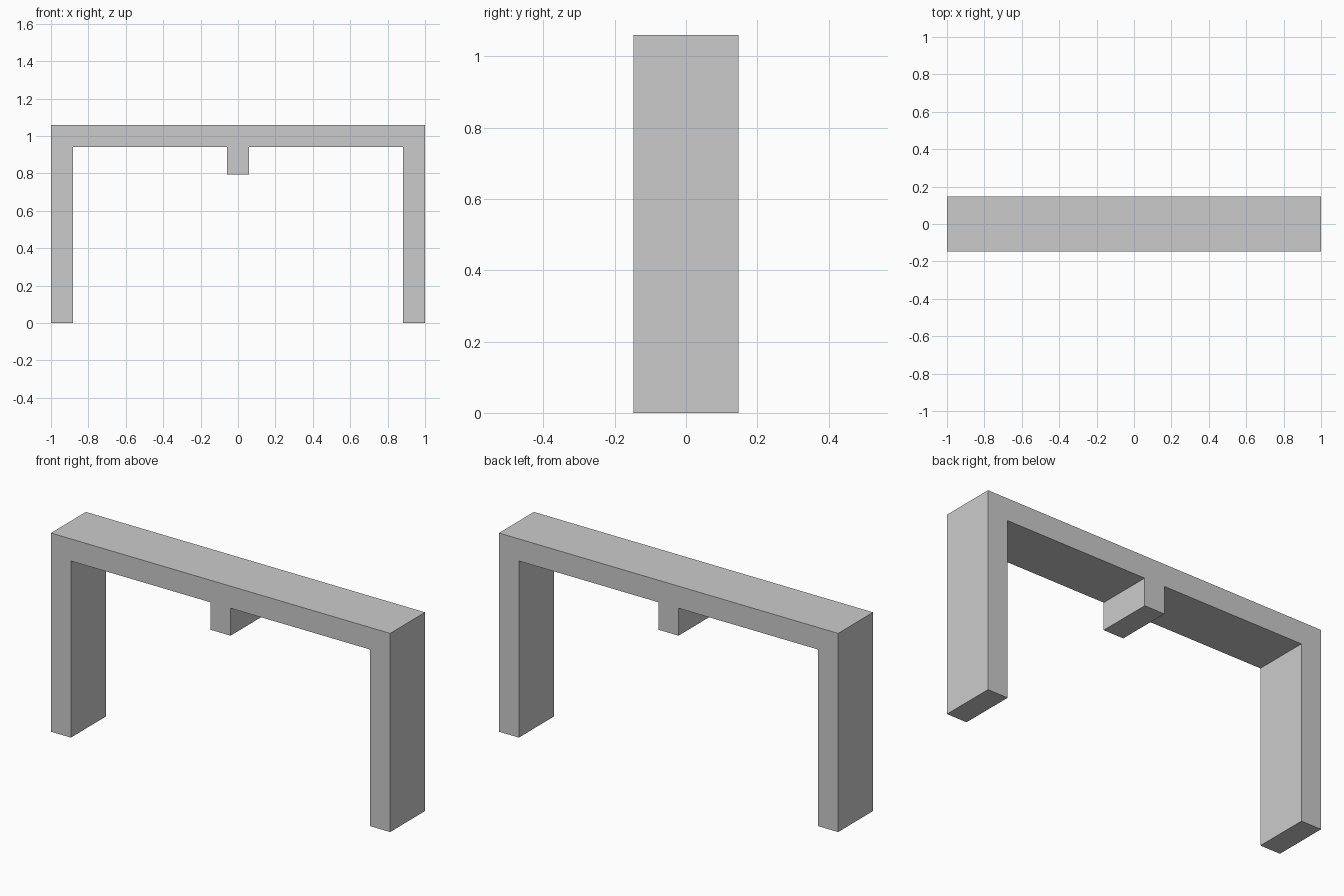
import bpy, bmesh
from mathutils import Vector

if "Cube" in bpy.data.objects:
    bpy.data.objects.remove(bpy.data.objects["Cube"])

HALF, HEIGHT, DEPTH, THICK = 1.0, 1.059, 0.294, 0.1176
under = HEIGHT - THICK      # underside of the top beam
inner = HALF - THICK        # inner face of the legs
stub, stub_z = THICK / 2, 0.795

# Right half of the front outline, from the stub to the top corner
right = [(stub, stub_z), (stub, under), (inner, under), (inner, 0), (HALF, 0), (HALF, HEIGHT)]
outline = right + [(-x, z) for x, z in reversed(right)]

# Frame: two legs, top beam and centre stub as one extruded profile
bm = bmesh.new()
face = bm.faces.new([bm.verts.new((x, -DEPTH / 2, z)) for x, z in outline])
ext = bmesh.ops.extrude_face_region(bm, geom=[face], use_keep_orig=True)
back = [v for v in ext["geom"] if isinstance(v, bmesh.types.BMVert)]
bmesh.ops.translate(bm, verts=back, vec=Vector((0, DEPTH, 0)))
bmesh.ops.recalc_face_normals(bm, faces=bm.faces)

mesh = bpy.data.meshes.new("arch_frame")
bm.to_mesh(mesh)
bm.free()
bpy.context.collection.objects.link(bpy.data.objects.new("arch_frame", mesh))
